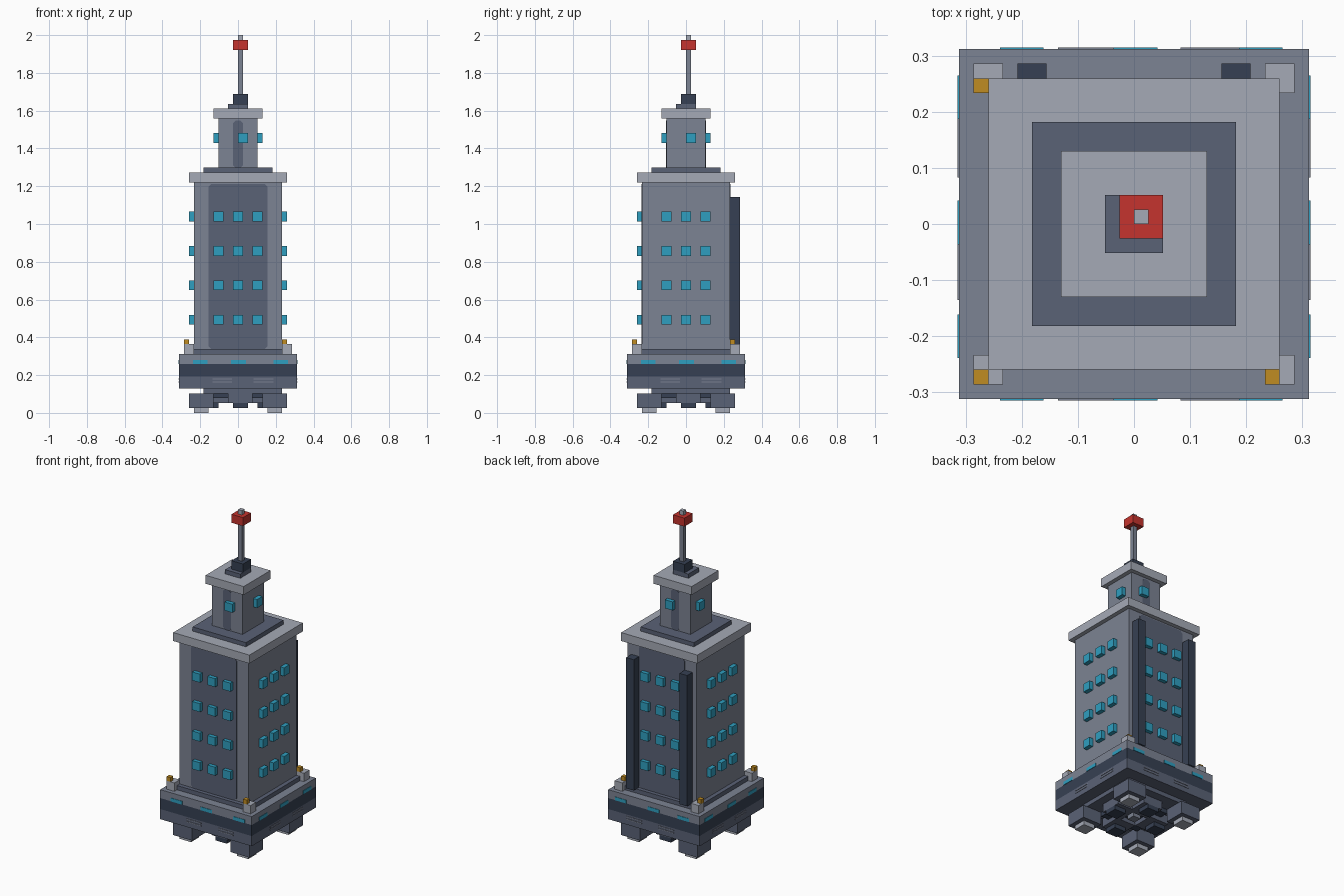
import bpy
import bmesh

if "Cube" in bpy.data.objects:
    bpy.data.objects.remove(bpy.data.objects["Cube"], do_unlink=True)

V = 2 / 77  # one block unit
SIDES = ("front", "back", "right", "left")


def material(name, hex_code):
    srgb = [int(hex_code[i:i + 2], 16) / 255 for i in (0, 2, 4)]
    colour = [((c + 0.055) / 1.055) ** 2.4 for c in srgb] + [1]
    mat = bpy.data.materials.new(name)
    mat.use_nodes = True
    mat.diffuse_color = colour
    mat.node_tree.nodes["Principled BSDF"].inputs["Base Color"].default_value = colour
    return mat


GREY = material("wall grey", "7c8393")
LIGHT = material("light trim grey", "a5aab6")
SLATE = material("slate", "5a6276")
DARK = material("dark navy", "364053")
CYAN = material("window cyan", "2f9fc0")
RED = material("beacon red", "c5342e")
GOLD = material("lamp gold", "c08c22")


def boxes(name, mat, *specs):
    """One object from boxes given as (x0, x1, y0, y1, z0, z1) in block units."""
    bm = bmesh.new()
    for x0, x1, y0, y1, z0, z1 in specs:
        made = bmesh.ops.create_cube(bm, size=1)
        for v in made["verts"]:
            v.co.x = (x1 if v.co.x > 0 else x0) * V
            v.co.y = (y1 if v.co.y > 0 else y0) * V
            v.co.z = (z1 if v.co.z > 0 else z0) * V
    return finish(name, mat, bm)


def finish(name, mat, bm):
    bmesh.ops.recalc_face_normals(bm, faces=bm.faces)
    mesh = bpy.data.meshes.new(name)
    bm.to_mesh(mesh)
    bm.free()
    mesh.materials.append(mat)
    obj = bpy.data.objects.new(name, mesh)
    bpy.context.collection.objects.link(obj)
    return obj


def slab(name, mat, half, z0, z1):
    return boxes(name, mat, (-half, half, -half, half, z0, z1))


def on_side(side, u0, u1, d0, d1, z0, z1):
    """Box spec along a side: u runs along the wall, d is distance outwards."""
    return {"front": (u0, u1, -d1, -d0, z0, z1),
            "back": (u0, u1, d0, d1, z0, z1),
            "right": (d0, d1, u0, u1, z0, z1),
            "left": (-d1, -d0, u0, u1, z0, z1)}[side]


def cut_corner_panel(name, mat, half, y, z0, z1, cut):
    """Thin wall panel with clipped corners, centred on plane y."""
    bm = bmesh.new()
    right = [(half - cut, z0), (half, z0 + cut), (half, z1 - cut), (half - cut, z1)]
    outline = right + [(-x, z) for x, z in reversed(right)]
    face = bm.faces.new([bm.verts.new((x * V, (y - 0.1) * V, z * V)) for x, z in outline])
    ext = bmesh.ops.extrude_face_region(bm, geom=[face])
    for v in ext["geom"]:
        if isinstance(v, bmesh.types.BMVert):
            v.co.y += 0.2 * V
    finish(name, mat, bm)


# Underside: corner legs, feet, hull step and nozzles
corners = [(sx * 7.5, sy * 7.5) for sx in (-1, 1) for sy in (-1, 1)]
boxes("feet", LIGHT, *[(x - 1.5, x + 1.5, y - 1.5, y + 1.5, 0, 1) for x, y in corners])
boxes("leg_blocks", SLATE, *[(x - 2.5, x + 2.5, y - 2.5, y + 2.5, 1, 4) for x, y in corners])
boxes("hull_step", SLATE, (-7, 9, -7, 9, 4, 5))
boxes("hull_core", DARK, (-5, 5, -5, 5, 3, 4))
boxes("nozzle_housings", SLATE, *[on_side(s, -2, 3, 2, 7, 2, 4) for s in SIDES])
boxes("nozzles", DARK, *[on_side(s, -1, 2, 4, 7, 1, 2) for s in SIDES])
boxes("centre_hatch", GREY, (-1, 1, -1, 1, 2, 3))

# Banded base
slab("base_lower", SLATE, 12, 5, 7.4)
slab("base_band", DARK, 12, 7.4, 10)
slab("base_upper", GREY, 12, 10, 12)
slab("tower_plinth", SLATE, 10, 12, 13)
boxes("base_lights", CYAN, *[on_side(s, u - 1.5, u + 1.5, 12, 12.1, 10, 10.8)
                             for s in SIDES for u in (-7.7, 0.1, 8.7)])
boxes("base_vents", GREY, *[on_side(s, u - 2, u + 2, 12, 12.1, z, z + 0.2)
                            for s in SIDES for u in (-3.2, 5.2) for z in (6.2, 6.8)])

# Corner posts with lamps
posts = [(x, y) for x in (-11, 9) for y in (-11, 9)]
boxes("corner_posts", LIGHT, *[(x, x + 2, y, y + 2, 12, 14) for x, y in posts])
boxes("corner_lamps", GOLD, *[(x, x + 1, y, y + 1, 14, 15) for x, y in posts])

# Main tower
slab("tower", GREY, 9, 13, 47)
for side, y in (("front", -9), ("back", 9)):
    cut_corner_panel(side + "_panel", SLATE, 6, y, 13, 46.7, 0.6)
boxes("tower_windows", CYAN, *[on_side(s, u - 1, u + 1, 9, 10, z, z + 2)
                               for s in SIDES for u in (-4, 0, 4)
                               for z in (18, 25, 32, 39)])
boxes("back_pipes", DARK, *[(x - 1, x + 1, 9, 11, 13, 44) for x in (-7, 7)])
slab("tower_cornice", LIGHT, 10, 47, 49)
slab("roof_plate", SLATE, 7, 49, 50)

# Upper tower
slab("upper_tower", GREY, 4, 50, 60)
for side, y in (("front", -4), ("back", 4)):
    cut_corner_panel(side + "_upper_strip", SLATE, 1, y, 50, 59.6, 0.5)
boxes("upper_windows", CYAN, *[on_side(s, 0, 2, 4, 5, 55, 57) for s in SIDES])
slab("upper_cornice", LIGHT, 5, 60, 62)

# Mast and beacon
slab("mast_plate", SLATE, 2, 62, 63)
boxes("mast_base", DARK, (-1, 2, -1, 2, 63, 65))
boxes("mast", GREY, (0, 1, 0, 1, 65, 76))
boxes("beacon", RED, (-1, 2, -1, 2, 74, 76))
boxes("mast_tip", LIGHT, (0, 1, 0, 1, 76, 77))
